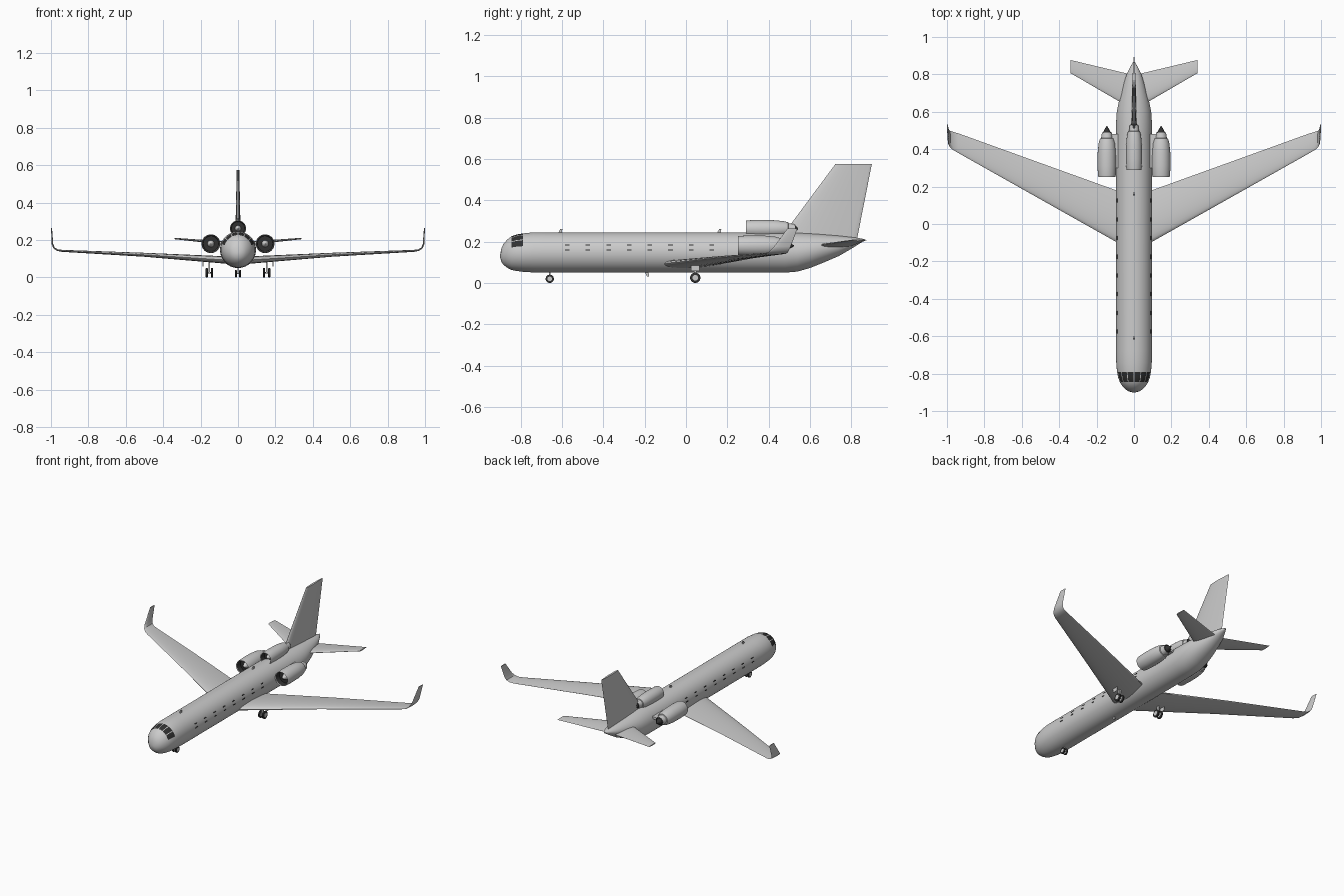
import bpy, bmesh
from math import sin, cos, pi, radians, sqrt, atan2, degrees
from mathutils import Vector

if "Cube" in bpy.data.objects:
    bpy.data.objects.remove(bpy.data.objects["Cube"])


def material(name, level):
    m = bpy.data.materials.new(name)
    m.use_nodes = True
    color = (level, level, level, 1)
    m.diffuse_color = color
    m.node_tree.nodes["Principled BSDF"].inputs["Base Color"].default_value = color
    return m


PAINT = material("light grey paint", 0.6)
DARK = material("dark glass and rubber", 0.03)
parts = []


def finish(name, bm, mats, mirror=False):
    bmesh.ops.recalc_face_normals(bm, faces=bm.faces)
    mesh = bpy.data.meshes.new(name)
    bm.to_mesh(mesh)
    bm.free()
    for m in mats:
        mesh.materials.append(m)
    obj = bpy.data.objects.new(name, mesh)
    bpy.context.collection.objects.link(obj)
    if mirror:
        obj.modifiers.new("Mirror", 'MIRROR')
    parts.append(obj)
    return obj


def loft(bm, rings, rule=None):
    """Skin a list of equal rings; rule(segment, point) picks the material."""
    loops = [[bm.verts.new(p) for p in ring] for ring in rings]
    n = len(loops[0])
    for i in range(len(loops) - 1):
        for k in range(n):
            j = (k + 1) % n
            f = bm.faces.new((loops[i][k], loops[i][j], loops[i + 1][j], loops[i + 1][k]))
            if rule:
                f.material_index = rule(i, f.calc_center_median())
    for i, end in ((0, loops[0]), (len(rings) - 2, loops[-1])):
        f = bm.faces.new(end)
        if rule:
            f.material_index = rule(i, f.calc_center_median())


def box(bm, center, size, mat=0):
    c, h = Vector(center), Vector(size) / 2
    rings = [[c + Vector((sx * h.x, sy * h.y, sz * h.z))
              for sx, sy in ((-1, -1), (1, -1), (1, 1), (-1, 1))] for sz in (-1, 1)]
    loft(bm, rings, lambda i, p: mat)


# Fuselage: stations of y, bottom, top, half width
stations = [
    (-0.90, 0.122, 0.138, 0.008), (-0.895, 0.104, 0.165, 0.028), (-0.885, 0.088, 0.188, 0.045),
    (-0.865, 0.073, 0.211, 0.063), (-0.845, 0.063, 0.226, 0.076), (-0.82, 0.058, 0.235, 0.085),
    (-0.79, 0.054, 0.24, 0.091), (-0.74, 0.051, 0.245, 0.095), (-0.68, 0.05, 0.245, 0.096),
    (0.48, 0.05, 0.245, 0.096), (0.54, 0.055, 0.243, 0.096), (0.6, 0.072, 0.24, 0.092),
    (0.66, 0.096, 0.236, 0.08), (0.74, 0.13, 0.229, 0.058), (0.8, 0.165, 0.222, 0.04),
    (0.84, 0.19, 0.217, 0.02), (0.865, 0.205, 0.212, 0.005)]
SEG = 120


def body_ring(y, low, high, half):
    mid, tall = (low + high) / 2, (high - low) / 2
    angles = [2 * pi * (k + 0.5) / SEG for k in range(SEG)]
    return [Vector((half * cos(a), y, mid + tall * sin(a))) for a in angles]


def windscreen(i, p):
    # Six dark panes split by narrow frames
    if not -0.845 < p.y < -0.79:
        return 0
    a, b = stations[i], stations[i + 1]
    mid = (a[1] + a[2] + b[1] + b[2]) / 4
    tall = (a[2] - a[1] + b[2] - b[1]) / 4
    half = (a[3] + b[3]) / 2
    step = round(abs(degrees(atan2((p.z - mid) / tall, p.x / half)) - 90) / 3)
    return int(step < 24 and step % 8 != 0)


bm = bmesh.new()
loft(bm, [body_ring(*s) for s in stations], windscreen)
finish("fuselage", bm, [PAINT, DARK])


# Wings and tail surfaces share one aerofoil section
def aerofoil(x, z, lead, trail, thick, cant=0):
    ring = []
    n = 12
    for k in range(2 * n):
        a = pi * k / n
        t = (1 - cos(a)) / 2
        h = thick * (1.48 * sqrt(t) * (1 - t) + 0.06 * t)
        h *= 1 if k <= n else -1
        if k == 0:
            h = 0
        c = radians(cant)
        ring.append(Vector((x - sin(c) * h * 0.9, lead + t * (trail - lead), z + cos(c) * h * 0.9)))
    return ring


def surface(name, sections, mirror):
    bm = bmesh.new()
    loft(bm, [aerofoil(*s) for s in sections])
    return finish(name, bm, [PAINT], mirror)


surface("wings_with_winglets", [
    (0.0, 0.088, -0.15, 0.145, 0.04), (0.095, 0.095, -0.096, 0.18, 0.036),
    (0.5, 0.121, 0.132, 0.326, 0.02), (0.94, 0.142, 0.38, 0.485, 0.01, 3),
    (0.966, 0.146, 0.395, 0.492, 0.009, 20), (0.984, 0.158, 0.409, 0.499, 0.008, 50),
    (0.992, 0.178, 0.428, 0.508, 0.008, 75), (0.997, 0.264, 0.492, 0.54, 0.005, 88)], True)
surface("tailplane", [(0.01, 0.178, 0.615, 0.798, 0.02),
                      (0.34, 0.208, 0.807, 0.877, 0.007)], True)
surface("fin", [(0, 0.2, 0.445, 0.826, 0.028, 90),
                (0, 0.575, 0.723, 0.90, 0.013, 90)], False)


# Lathed parts
def lathe(bm, profile, origin, axis, rule=None, seg=40):
    o = Vector(origin)
    rings = []
    for along, r in profile:
        ring = []
        for k in range(seg):
            u, v = r * cos(2 * pi * k / seg), r * sin(2 * pi * k / seg)
            ring.append(o + Vector((u, along, v) if axis == 'Y' else (along, u, v)))
        rings.append(ring)
    loft(bm, rings, rule)


# Engines: spinner, fan, intake lip, cowl, exhaust and tail cone
engine = [(0.015, 0.001), (0.022, 0.01), (0.04, 0.018), (0.04, 0.041), (0.004, 0.043),
          (0, 0.046), (0.01, 0.048), (0.06, 0.05), (0.13, 0.049), (0.18, 0.044), (0.205, 0.037),
          (0.207, 0.031), (0.238, 0.026), (0.238, 0.021), (0.272, 0.002)]


def engine_rule(i, p):
    return int(i in (2, 3) or i >= 12)


bm = bmesh.new()
lathe(bm, engine, (0.145, 0.252, 0.18), 'Y', engine_rule)
finish("side_engines", bm, [PAINT, DARK], True)
bm = bmesh.new()
lathe(bm, [(y, r * 0.86) for y, r in engine], (0, 0.29, 0.262), 'Y', engine_rule)
finish("centre_engine", bm, [PAINT, DARK])
bm = bmesh.new()
box(bm, (0.1, 0.39, 0.185), (0.06, 0.18, 0.015))
finish("engine_pylons", bm, [PAINT], True)


# Landing gear: tyres with light hubs, legs and axles
def wheel(bm, x, y, r, width):
    w = width / 2
    profile = [(-w, 0.002), (-w, r * 0.55), (-w, r * 0.85), (-w * 0.6, r),
               (w * 0.6, r), (w, r * 0.85), (w, r * 0.55), (w, 0.002)]
    lathe(bm, profile, (x, y, r), 'X', lambda i, p: int(0 < i < 6), 28)


bm = bmesh.new()
for x in (0.139, 0.167):
    wheel(bm, x, 0.045, 0.025, 0.013)
box(bm, (0.153, 0.045, 0.058), (0.009, 0.014, 0.075))
box(bm, (0.153, 0.045, 0.025), (0.02, 0.008, 0.008), 1)
box(bm, (0.187, 0.045, 0.076), (0.003, 0.04, 0.036))
finish("main_gear", bm, [PAINT, DARK], True)
bm = bmesh.new()
for x in (-0.011, 0.011):
    wheel(bm, x, -0.66, 0.02, 0.01)
box(bm, (0, -0.66, 0.04), (0.007, 0.009, 0.045))
box(bm, (0, -0.66, 0.02), (0.016, 0.006, 0.006), 1)
finish("nose_gear", bm, [PAINT, DARK])

# Cabin windows: thin dark strips above and below each pane
bm = bmesh.new()
for i in range(8):
    for z in (0.16, 0.183):
        x = 0.096 * sqrt(1 - ((z - 0.1475) / 0.0975) ** 2)
        box(bm, (x, -0.575 + 0.1 * i, z), (0.004, 0.022, 0.005))
finish("cabin_window_strips", bm, [DARK], True)

# Small blade aerials
bm = bmesh.new()
for y, z, lift in ((-0.61, 0.243, 0.018), (0.16, 0.243, 0.018), (-0.19, 0.052, -0.02)):
    rings = [[Vector((sx * 0.003, y + lean + sy * half, z + h)) for sx, sy in
              ((-1, -1), (1, -1), (1, 1), (-1, 1))]
             for h, lean, half in ((0, 0, 0.009), (lift, 0.006, 0.005))]
    loft(bm, rings)
finish("aerials", bm, [PAINT])

# Smooth shading with crisp edges
bpy.ops.object.select_all(action='DESELECT')
for obj in parts:
    obj.select_set(True)
bpy.context.view_layer.objects.active = parts[0]
bpy.ops.object.shade_smooth_by_angle(angle=radians(35))
